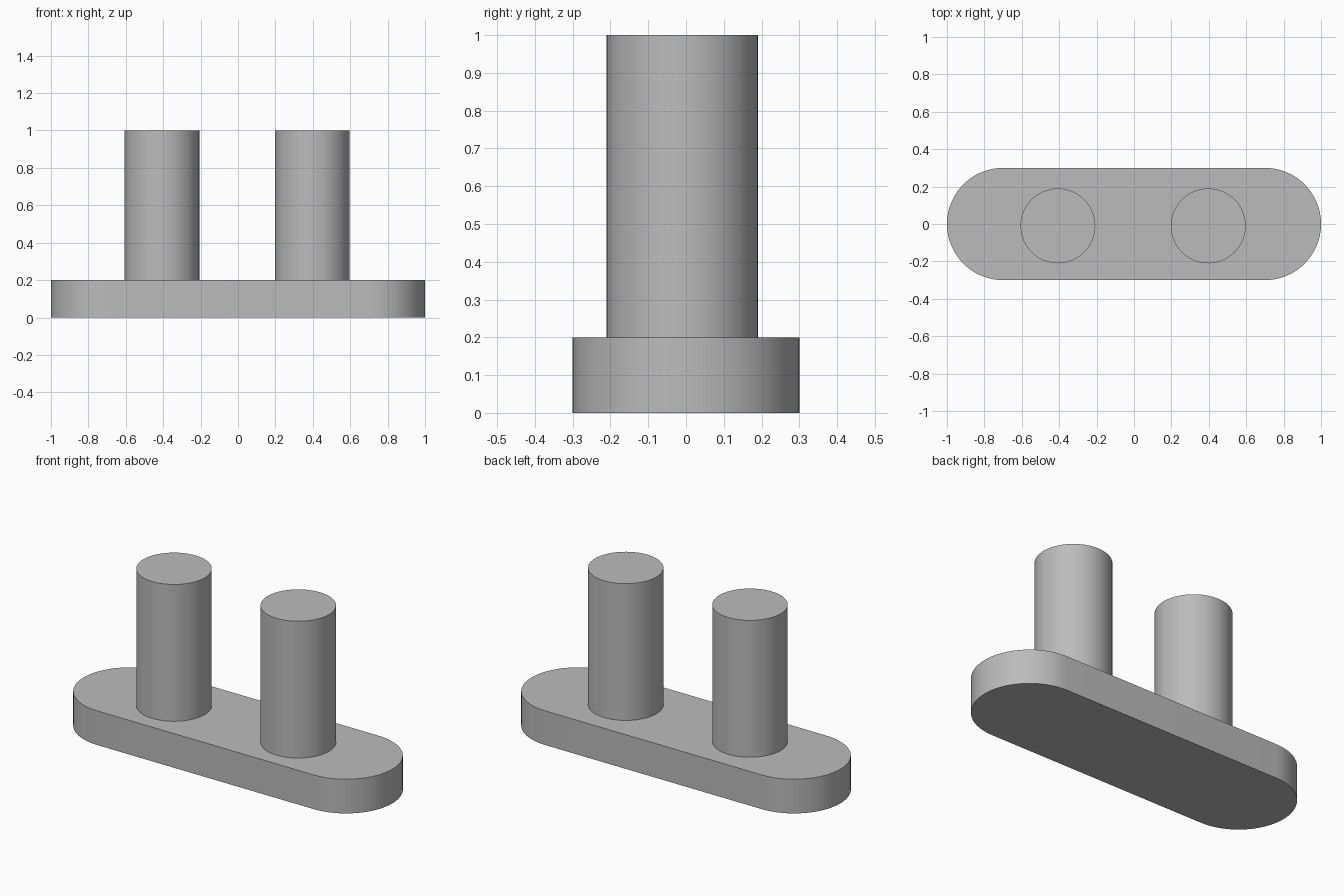
import bpy
import bmesh
from math import cos, sin, pi, radians

cube = bpy.data.objects.get("Cube")
if cube:
    bpy.data.objects.remove(cube, do_unlink=True)

grey = bpy.data.materials.new("plain grey")
grey.use_nodes = True
colour = (0.5, 0.5, 0.5, 1)
grey.diffuse_color = colour
grey.node_tree.nodes["Principled BSDF"].inputs["Base Color"].default_value = colour


def arc(cx, cy, radius, start, sweep, steps):
    """Points along an arc, both ends included."""
    return [(cx + radius * cos(start + sweep * i / steps),
             cy + radius * sin(start + sweep * i / steps))
            for i in range(steps + 1)]


def extrude(name, outline, bottom, top):
    """Closed prism raised from a flat outline."""
    bm = bmesh.new()
    base = bm.faces.new([bm.verts.new((x, y, bottom)) for x, y in outline])
    raised = bmesh.ops.extrude_face_region(bm, geom=[base], use_keep_orig=True)
    verts = [v for v in raised["geom"] if isinstance(v, bmesh.types.BMVert)]
    bmesh.ops.translate(bm, verts=verts, vec=(0, 0, top - bottom))
    bmesh.ops.recalc_face_normals(bm, faces=bm.faces)
    mesh = bpy.data.meshes.new(name)
    bm.to_mesh(mesh)
    bm.free()
    mesh.materials.append(grey)
    obj = bpy.data.objects.new(name, mesh)
    bpy.context.collection.objects.link(obj)
    bpy.ops.object.select_all(action="DESELECT")
    obj.select_set(True)
    bpy.context.view_layer.objects.active = obj
    bpy.ops.object.shade_smooth_by_angle(angle=radians(30))
    return obj


# Base plate with rounded ends
END, THICK = 0.3, 0.2
extrude("base_plate",
        arc(1 - END, 0, END, -pi / 2, pi, 32) + arc(END - 1, 0, END, pi / 2, pi, 32),
        0, THICK)

# Two upright pins, seated on the plate slightly off centre
for name, x in (("right_pin", -0.407), ("left_pin", 0.397)):
    extrude(name, arc(x, -0.01, 0.2, 0, 2 * pi, 64)[:-1], THICK, 1)
